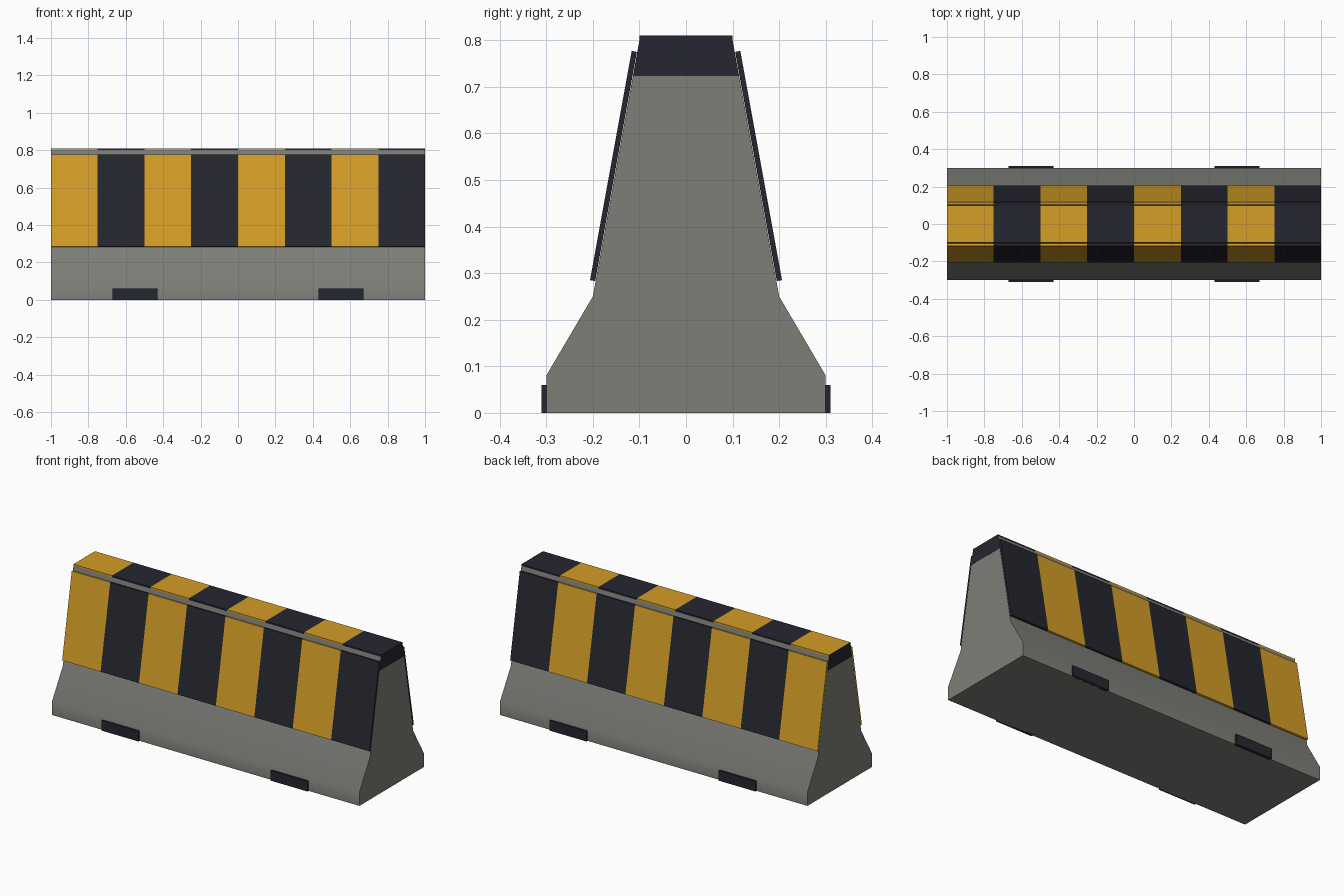
import bpy
import math

cube = bpy.data.objects.get("Cube")
if cube:
    bpy.data.objects.remove(cube, do_unlink=True)


def make_material(name, color):
    mat = bpy.data.materials.new(name)
    mat.use_nodes = True
    mat.diffuse_color = (*color, 1)
    mat.node_tree.nodes["Principled BSDF"].inputs["Base Color"].default_value = (*color, 1)
    return mat


concrete = make_material("concrete grey", (0.21, 0.21, 0.19))
yellow = make_material("warning yellow", (0.66, 0.34, 0.02))
dark = make_material("dark navy", (0.019, 0.019, 0.03))


def extrude_x(name, profile, x0, x1, mat):
    """Sweep a (y, z) outline, counter-clockwise seen from +x, along x."""
    n = len(profile)
    verts = [(x, y, z) for x in (x0, x1) for y, z in profile]
    faces = [tuple(reversed(range(n))), tuple(range(n, 2 * n))]
    faces += [(i, (i + 1) % n, n + (i + 1) % n, n + i) for i in range(n)]
    mesh = bpy.data.meshes.new(name)
    mesh.from_pydata(verts, [], faces)
    mesh.materials.append(mat)
    obj = bpy.data.objects.new(name, mesh)
    bpy.context.collection.objects.link(obj)
    return obj


def mirrored(half):
    """Complete a symmetric outline from its +y half, listed bottom to top."""
    return half + [(-y, z) for y, z in reversed(half)]


def flip(profile):
    return [(-y, z) for y, z in reversed(profile)]


def wall(z):
    """Half width of the upper body at height z."""
    return 0.2 - (z - 0.25) * 0.1 / 0.55


# Concrete body with softly shaded flanks
body = extrude_x("barrier_body", mirrored([(0.3, 0), (0.3, 0.08), (0.2, 0.25), (0.1, 0.8)]),
                 -1, 1, concrete)
bpy.context.view_layer.objects.active = body
body.select_set(True)
bpy.ops.object.shade_smooth_by_angle(angle=math.radians(35))
body.select_set(False)

# Striped top cap and side panels
cap = mirrored([(0.1, 0.8), (0.1, 0.81)])
low, high, gap, thick = 0.283, 0.775, 0.001, 0.012
panel = [(wall(low) + gap, low), (wall(low) + thick, low + 0.002),
         (wall(high) + thick, high + 0.002), (wall(high) + gap, high)]
stripes = 8
for i in range(stripes):
    x0 = -1 + i * 2 / stripes
    x1 = x0 + 2 / stripes
    mat = dark if i % 2 else yellow
    extrude_x(f"cap_stripe_{i + 1}", cap, x0, x1, mat)
    extrude_x(f"back_stripe_{i + 1}", panel, x0, x1, mat)
    extrude_x(f"front_stripe_{i + 1}", flip(panel), x0, x1, mat)

# Dark bands at the top of both ends
band = mirrored([(wall(0.723), 0.723), (0.1, 0.8), (0.1, 0.81)])
for side, x in (("left", 1), ("right", -1)):
    extrude_x(f"{side}_end_band", band, x - 0.001, x + 0.001, dark)

# Base pads on both long sides
pad = [(0.29, 0), (0.31, 0), (0.31, 0.06), (0.29, 0.06)]
for side, x in (("left", 0.55), ("right", -0.55)):
    extrude_x(f"{side}_back_pad", pad, x - 0.12, x + 0.12, dark)
    extrude_x(f"{side}_front_pad", flip(pad), x - 0.12, x + 0.12, dark)
